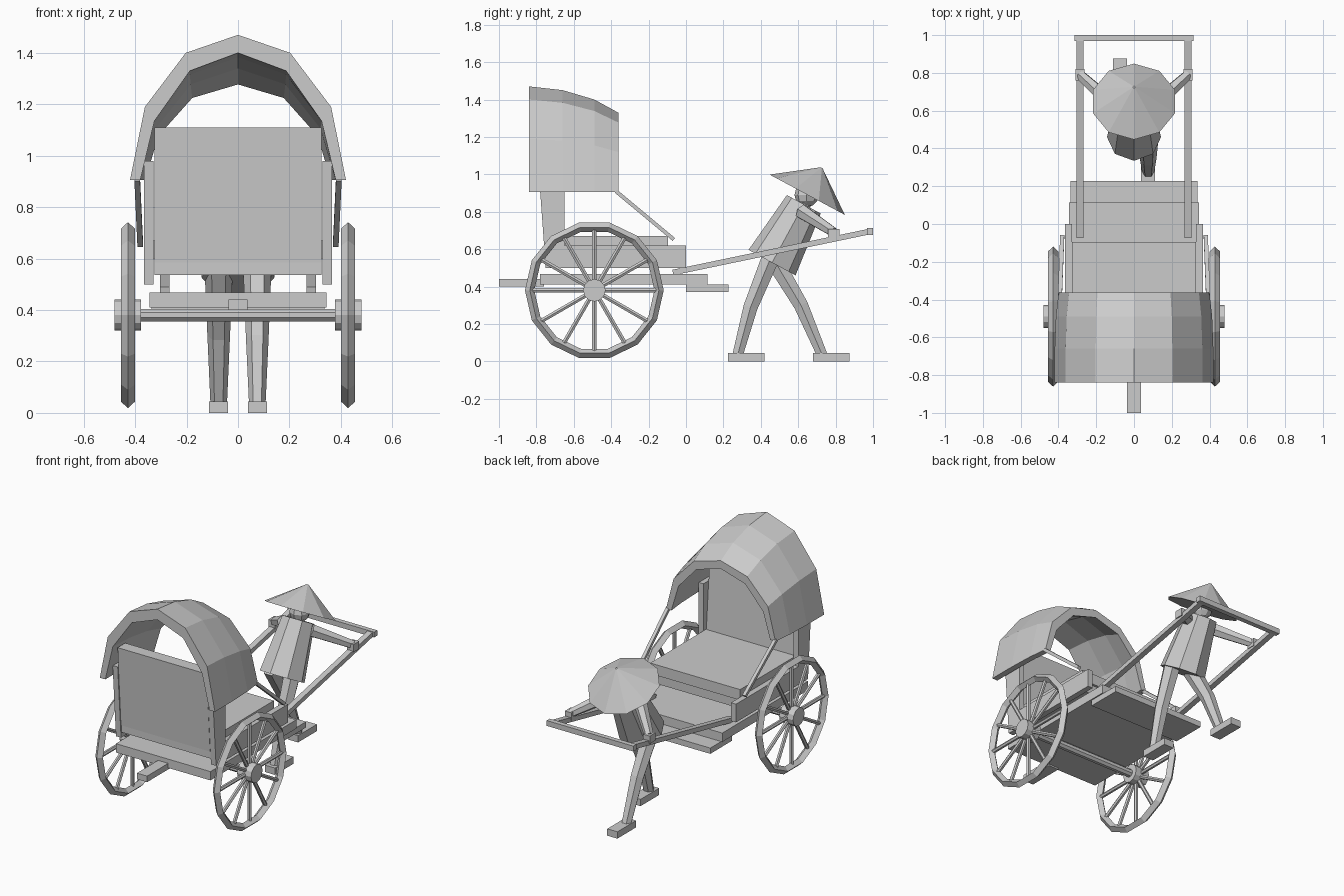
import bpy, bmesh
from math import sin, cos, pi
from mathutils import Vector

if "Cube" in bpy.data.objects:
    bpy.data.objects.remove(bpy.data.objects["Cube"])


def finish(name, bm):
    bmesh.ops.recalc_face_normals(bm, faces=bm.faces)
    me = bpy.data.meshes.new(name)
    bm.to_mesh(me)
    bm.free()
    ob = bpy.data.objects.new(name, me)
    bpy.context.collection.objects.link(ob)
    return ob


def skin(bm, rings, closed=False):
    """Bridge equal rings of points with quads, capping the ends if open."""
    vs = [[bm.verts.new(p) for p in r] for r in rings]
    n = len(vs[0])
    pairs = list(zip(vs, vs[1:])) + ([(vs[-1], vs[0])] if closed else [])
    for a, b in pairs:
        for i in range(n):
            j = (i + 1) % n
            bm.faces.new((a[i], a[j], b[j], b[i]))
    if not closed:
        bm.faces.new(vs[0][::-1])
        bm.faces.new(vs[-1])


def add_tube(bm, pts, radii, n, phase=0.0):
    pts = [Vector(p) for p in pts]
    d = (pts[-1] - pts[0]).normalized()
    ref = Vector((1, 0, 0)) if abs(d.x) < 0.9 else Vector((0, 1, 0))
    u = (ref - d * ref.dot(d)).normalized()
    v = d.cross(u)
    rings = []
    for p, r in zip(pts, radii):
        ru, rv = r if isinstance(r, tuple) else (r, r)
        rings.append([p + u * ru * cos(phase + 2 * pi * k / n) + v * rv * sin(phase + 2 * pi * k / n)
                      for k in range(n)])
    skin(bm, rings)


def tube(name, pts, radii, n=8, phase=0.0):
    bm = bmesh.new()
    add_tube(bm, pts, radii, n, phase)
    return finish(name, bm)


def beam(name, p, q, w, h):
    r = (w / 2 ** 0.5, h / 2 ** 0.5)
    return tube(name, [p, q], [r, r], 4, pi / 4)


def prism(name, x0, x1, profile):
    """Extrude a (y, z) profile along x."""
    bm = bmesh.new()
    skin(bm, [[(x, y, z) for y, z in profile] for x in (x0, x1)])
    return finish(name, bm)


def box(name, x, y, z):
    return prism(name, x[0], x[1], [(y[0], z[0]), (y[1], z[0]), (y[1], z[1]), (y[0], z[1])])


# Carriage body
box("floor", (-.345, .345), (-.78, .115), (.41, .468))
box("foot_step", (-.337, .337), (0, .228), (.372, .41))
box("tail_bar", (-.037, .037), (-1, -.76), (.40, .44))
box("seat_base", (-.325, .325), (-.75, -.11), (.537, .60))
box("seat_cushion", (-.328, .328), (-.72, -.095), (.60, .67))
prism("backrest", -.325, .325, [(-.755, .585), (-.67, .585), (-.71, 1.11), (-.79, 1.11)])

# Canopy shell: arch section repeated along the cart, lower towards the opening
outer = [(-.42, .905), (-.362, 1.19), (-.203, 1.40), (0, 1.47), (.203, 1.40), (.362, 1.19), (.42, .905)]
inner = [(.38, .905), (.325, 1.135), (.187, 1.33), (0, 1.40), (-.187, 1.33), (-.325, 1.135), (-.38, .905)]
bm = bmesh.new()
skin(bm, [[(x * sx, y, .905 + (z - .905) * sz) for x, z in outer + inner]
          for y, sx, sz in ((-.84, 1, 1), (-.66, 1, .965), (-.49, .985, .876), (-.362, .95, .752))])
finish("canopy", bm)

# Wheel axle
tube("axle", [(-.40, -.49, .38), (.40, -.49, .38)], [.026, .026], 8, pi / 8)

for s, side in ((-1, "left"), (1, "right")):
    # Side panel with rear wing, canopy strut, pulling shaft
    prism(side + "_side_panel", s * .328, s * .365,
          [(-.75, .50), (0, .50), (0, .62), (-.65, .62), (-.65, .98), (-.785, .98)])
    beam(side + "_canopy_strut", (s * .392, -.375, .91), (s * .38, -.065, .652), .022, .02)
    beam(side + "_shaft", (s * .285, -.07, .475), (s * .285, .985, .695), .037, .03)

    # Wheel: diamond-section rim, twelve spokes, hub
    cx, cy, cz = s * .428, -.49, .38
    bm = bmesh.new()
    rings = []
    for k in range(14):
        a = 2 * pi * k / 14
        rings.append([(cx + dx, cy + r * cos(a), cz + r * sin(a))
                      for dx, r in ((0, .371), (.027, .345), (0, .321), (-.027, .345))])
    skin(bm, rings, closed=True)
    finish(side + "_wheel_rim", bm)
    bm = bmesh.new()
    for k in range(12):
        a = 2 * pi * k / 12
        add_tube(bm, [(cx, cy + r * cos(a), cz + r * sin(a)) for r in (.04, .335)], [.013, .013], 6)
    finish(side + "_wheel_spokes", bm)
    tube(side + "_wheel_hub", [(s * .378, cy, cz), (s * .48, cy, cz)], [.06, .06], 12)

    # Puller's arm and hand
    tube(side + "_arm", [(s * .10, .62, .80), (s * .285, .79, .69)], [.042, .028], 6)
    box(side + "_hand", (s * .262, s * .31), (.76, .82), (.657, .708))

    # Puller's leg and foot
    x = s * .075
    if s > 0:
        path, foot = [(x, .455, .56), (x, .345, .29), (x, .275, .03)], (.225, .42)
    else:
        path, foot = [(x, .46, .56), (x, .615, .30), (x, .73, .03)], (.68, .875)
    tube(side + "_leg", path, [.055, .044, .032], 6)
    box(side + "_foot", (x - .037, x + .037), foot, (0, .045))

box("pull_bar", (-.316, .316), (.968, 1), (.677, .712))

# Puller's torso, neck, head and cone hat
tube("torso", [(0, .46, .528), (0, .63, .84)], [.143, .103], 8)
tube("neck", [(0, .61, .80), (0, .65, .89)], [.04, .04], 8)
bm = bmesh.new()
bmesh.ops.create_uvsphere(bm, u_segments=8, v_segments=6, radius=.065)
bmesh.ops.translate(bm, verts=bm.verts, vec=(0, .645, .89))
finish("head", bm)
tube("cone_hat", [(0, .648, .891), (0, .725, 1.035)], [.228, .006], 10, pi / 2)
